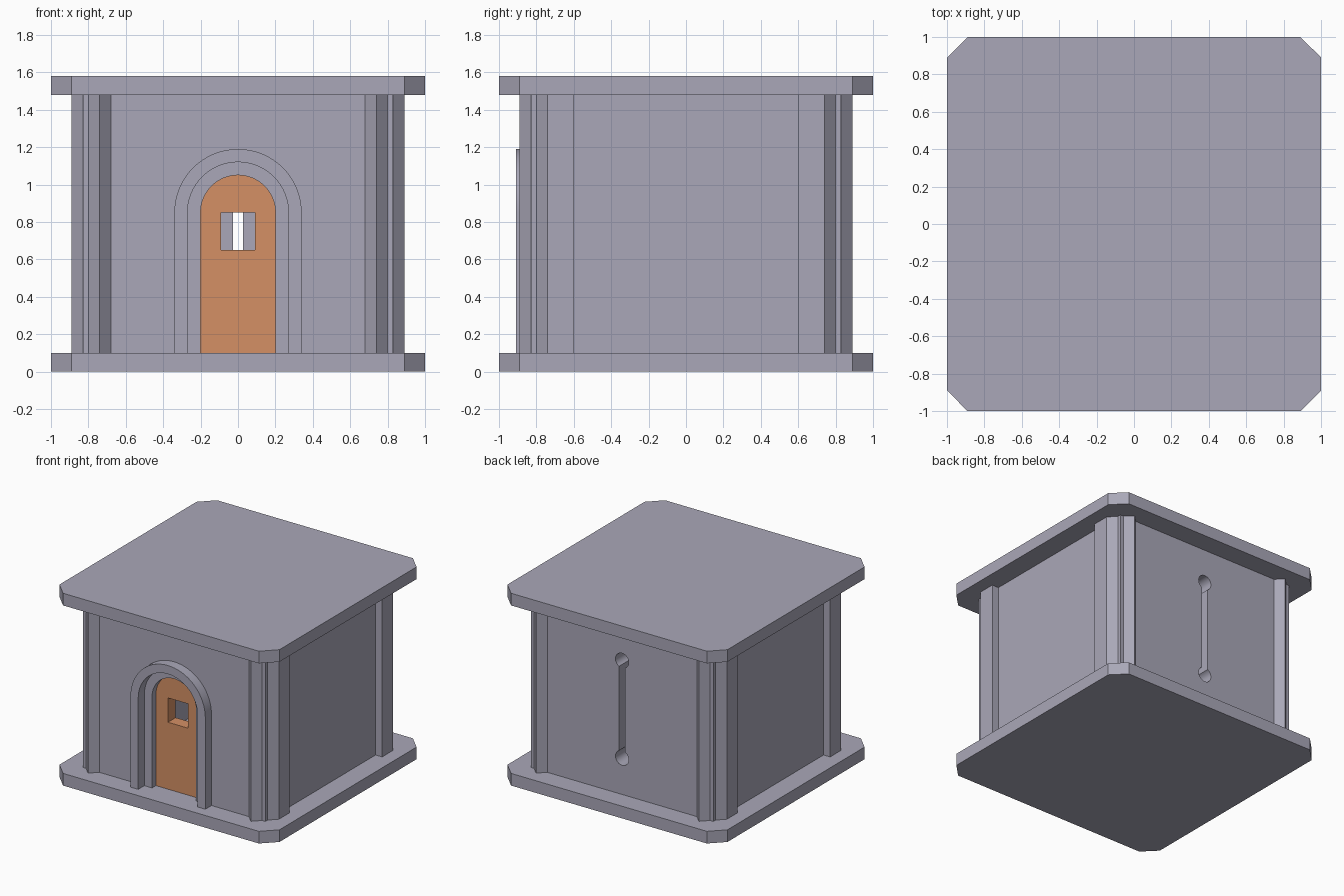
import bpy, bmesh, math
from mathutils import Matrix

cube = bpy.data.objects.get("Cube")
if cube:
    bpy.data.objects.remove(cube, do_unlink=True)


def material(name, rgb):
    m = bpy.data.materials.new(name)
    m.use_nodes = True
    m.diffuse_color = (*rgb, 1)
    m.node_tree.nodes["Principled BSDF"].inputs["Base Color"].default_value = (*rgb, 1)
    return m


STONE = material("grey stone", (0.40, 0.39, 0.48))
WOOD = material("orange wood", (0.66, 0.28, 0.13))

FLOOR, CEILING, TOP = 0.1, 1.48, 1.58
OUT, IN = 0.83, 0.68          # outer and inner wall faces
SPRING = 0.85                 # height where the door arch starts


def extrude(name, outlines, lo, hi, mat, upright=False):
    """Extrude flat outlines (inner ones become holes) along z, or along y if upright."""
    cu = bpy.data.curves.new(name, 'CURVE')
    cu.dimensions, cu.fill_mode, cu.extrude = '2D', 'BOTH', (hi - lo) / 2
    for pts in outlines:
        sp = cu.splines.new('POLY')
        sp.points.add(len(pts) - 1)
        for p, (x, y) in zip(sp.points, pts):
            p.co = (x, y, 0, 1)
        sp.use_cyclic_u = True
    tmp = bpy.data.objects.new(name + "_outline", cu)
    bpy.context.collection.objects.link(tmp)
    graph = bpy.context.evaluated_depsgraph_get()
    mesh = bpy.data.meshes.new_from_object(tmp.evaluated_get(graph))
    bpy.data.objects.remove(tmp, do_unlink=True)

    mid = (lo + hi) / 2
    if upright:
        place = Matrix.Translation((0, mid, 0)) @ Matrix.Rotation(math.pi / 2, 4, 'X')
    else:
        place = Matrix.Translation((0, 0, mid))
    bm = bmesh.new()
    bm.from_mesh(mesh)
    bm.transform(place)
    bmesh.ops.remove_doubles(bm, verts=bm.verts, dist=1e-4)
    bmesh.ops.recalc_face_normals(bm, faces=bm.faces)
    bm.to_mesh(mesh)
    bm.free()
    mesh.name = name
    mesh.materials.clear()
    mesh.materials.append(mat)
    ob = bpy.data.objects.new(name, mesh)
    bpy.context.collection.objects.link(ob)
    bpy.ops.object.select_all(action='DESELECT')
    ob.select_set(True)
    bpy.context.view_layer.objects.active = ob
    bpy.ops.object.shade_smooth_by_angle(angle=math.radians(30))
    return ob


def arc(r, z, start, end, n=32):
    steps = [start + (end - start) * i / n for i in range(n + 1)]
    return [(r * math.cos(a), z + r * math.sin(a)) for a in steps]


def arch(r):
    return [(r, FLOOR)] + arc(r, SPRING, 0, math.pi) + [(-r, FLOOR)]


def rect(x0, x1, y0, y1):
    return [(x0, y0), (x1, y0), (x1, y1), (x0, y1)]


# Floor and roof slabs with cut corners
c = 0.89
slab = [(1, -c), (1, c), (c, 1), (-c, 1), (-1, c), (-1, -c), (-c, -1), (c, -1)]
extrude("floor_slab", [slab], 0, FLOOR, STONE)
extrude("roof_slab", [slab], CEILING, TOP, STONE)

# Corner pillars, mirrored to all four corners
pillar = [(0.74, 0.89), (0.89, 0.74), (0.89, 0.6), (0.78, 0.6), (0.78, 0.78), (0.63, 0.78)]
for ns, sy in (("front", -1), ("back", 1)):
    for ew, sx in (("right", -1), ("left", 1)):
        extrude(f"{ns}_{ew}_pillar", [[(x * sx, y * sy) for x, y in pillar]],
                FLOOR, CEILING, STONE)

# Side walls
for side, s in (("right", -1), ("left", 1)):
    extrude(f"{side}_wall", [rect(*sorted((s * IN, s * OUT)), -IN, IN)], FLOOR, CEILING, STONE)

# Front wall with the arched doorway
front = [(OUT, FLOOR), (OUT, CEILING), (-OUT, CEILING), (-OUT, FLOOR)] + arch(0.2)[::-1]
extrude("front_wall", [front], -OUT, -IN, STONE, True)

# Back wall with an arrow slit ending in round holes
r, half = 0.06, 0.027
a, q = math.asin(half / r), math.pi / 2
slit = arc(r, 1.2, a - q, 3 * q - a) + arc(r, 0.4, q + a, 5 * q - a)
extrude("back_wall", [rect(-OUT, OUT, FLOOR, CEILING), slit], IN, OUT, STONE, True)

# Raised door surround
extrude("door_surround", [arch(0.34) + arch(0.27)[::-1]], -0.91, -OUT, STONE, True)

# Recessed door with a square window
extrude("door", [arch(0.2), rect(-0.09, 0.09, 0.65, 0.85)], -0.78, -IN, WOOD, True)
